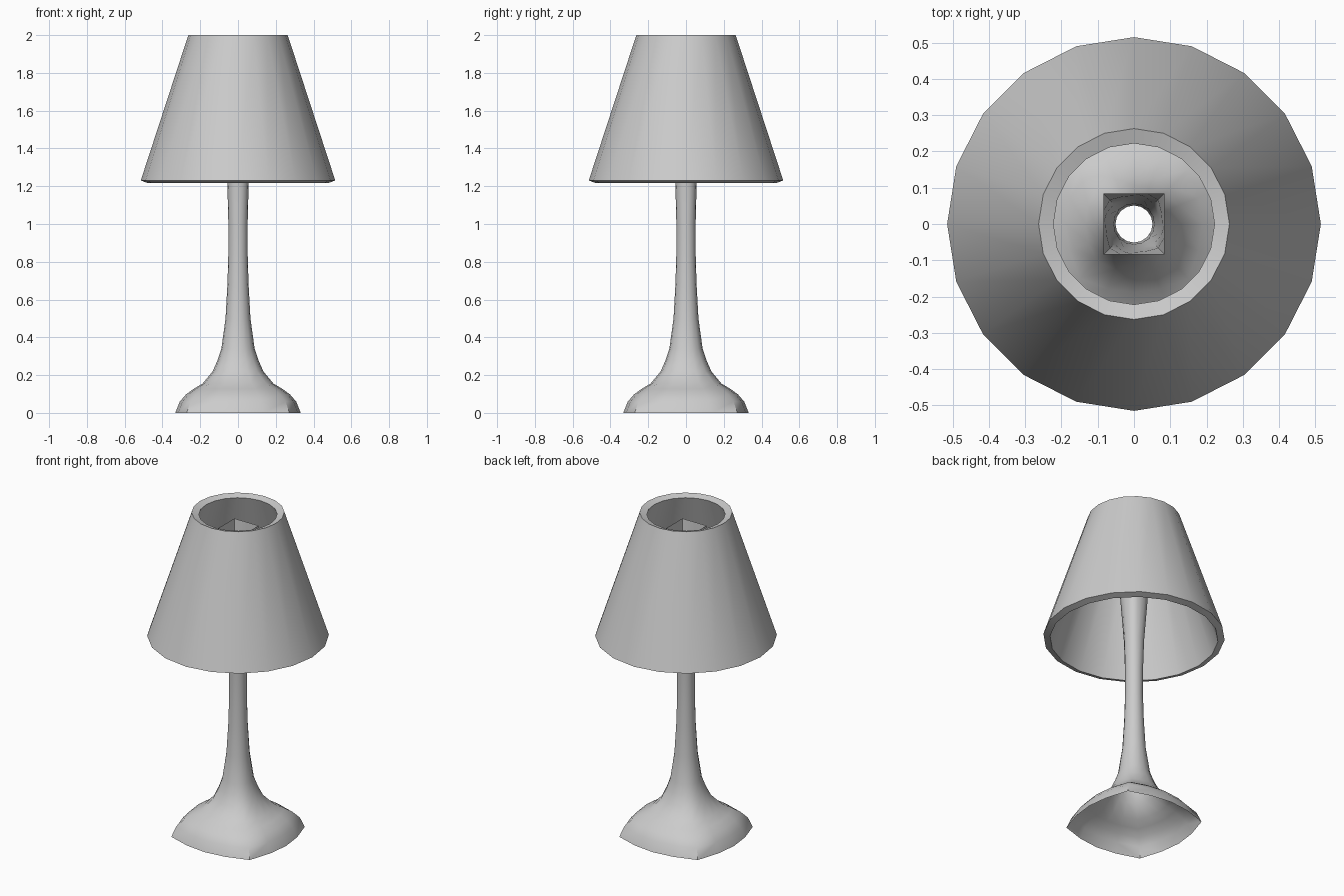
import bpy
from math import cos, sin, tau

if "Cube" in bpy.data.objects:
    bpy.data.objects.remove(bpy.data.objects["Cube"])


def ring_shell(name, profile, sides, closed=False, angle=0.7):
    """Skin rings of (radius, height, squareness); squareness 0 = round, 1 = square."""
    verts, faces = [], []
    for r, z, sq in profile:
        for i in range(sides):
            c, s = cos(tau * i / sides), sin(tau * i / sides)
            k = r * (1 - sq + sq / max(abs(c), abs(s)))
            verts.append((k * c, k * s, z))
    n = len(profile)
    for j in range(n if closed else n - 1):
        a, b = j * sides, (j + 1) % n * sides
        for i in range(sides):
            k = (i + 1) % sides
            faces.append((a + i, a + k, b + k, b + i))
    mesh = bpy.data.meshes.new(name)
    mesh.from_pydata(verts, [], faces)
    obj = bpy.data.objects.new(name, mesh)
    bpy.context.collection.objects.link(obj)
    bpy.ops.object.select_all(action='DESELECT')
    obj.select_set(True)
    bpy.context.view_layer.objects.active = obj
    bpy.ops.object.shade_smooth_by_angle(angle=angle)
    return obj


# Hollow stem: soft-square flared foot, round neck, square open top
ring_shell("stem_and_base", [
    (0.332, 0.0, 0.38), (0.308, 0.06, 0.38), (0.275, 0.098, 0.36),
    (0.235, 0.127, 0.34), (0.188, 0.155, 0.30), (0.134, 0.22, 0.18),
    (0.108, 0.28, 0.12), (0.088, 0.34, 0.08), (0.066, 0.50, 0.03),
    (0.056, 0.68, 0.0), (0.051, 0.85, 0.0), (0.051, 1.0, 0.0),
    (0.056, 1.2, 0.05), (0.069, 1.47, 0.3), (0.078, 1.72, 0.5),
    (0.084, 1.906, 1.0)], 16)

# Tapered shade: twenty-sided cone with a thick wall, open at both ends
ring_shell("shade", [
    (0.515, 1.23, 0), (0.263, 2.0, 0),
    (0.222, 1.987, 0), (0.477, 1.217, 0)], 20, closed=True)
